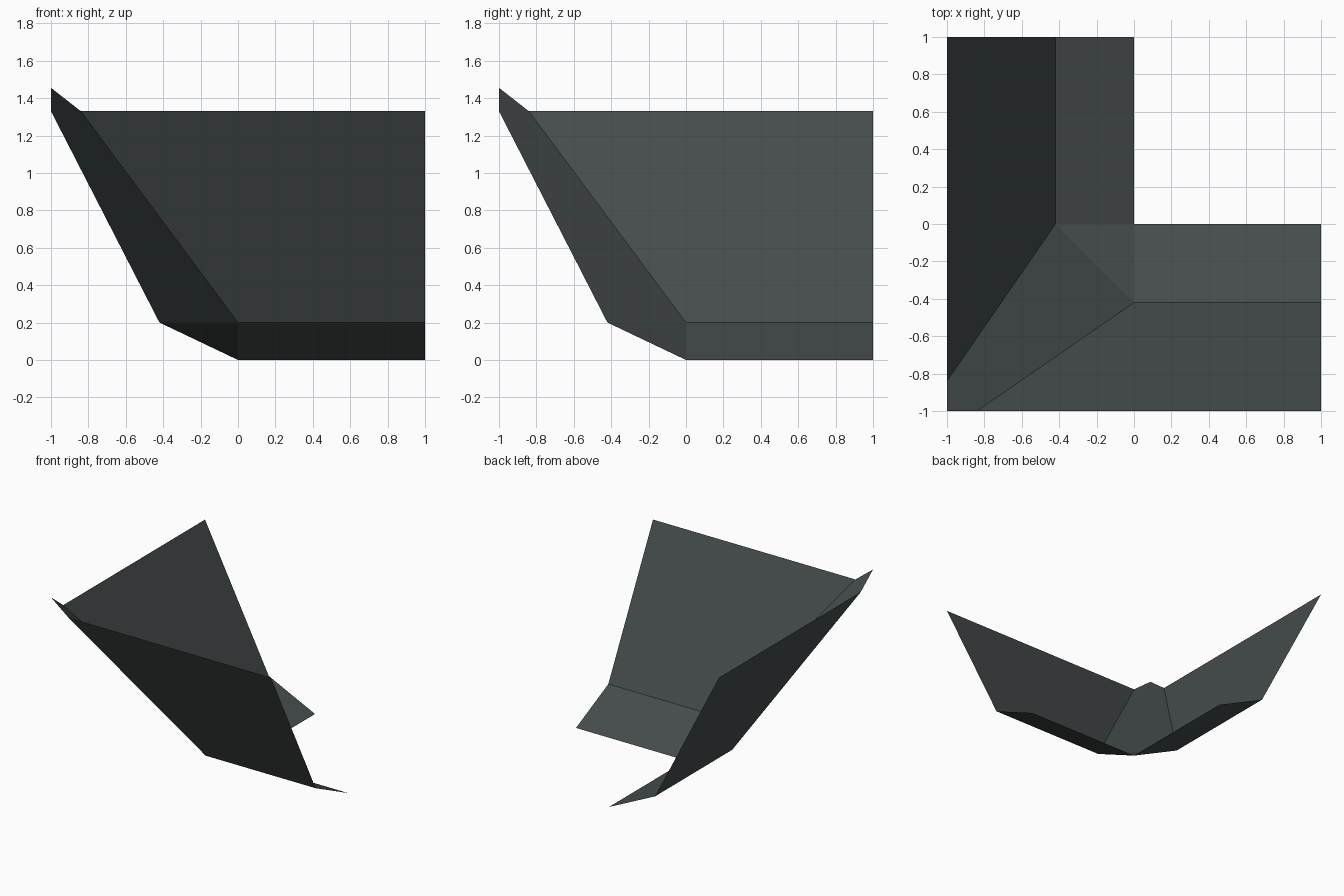
import bpy
import bmesh

cube = bpy.data.objects.get("Cube")
if cube:
    bpy.data.objects.remove(cube, do_unlink=True)

# Dark slate material shared by every slope
SLATE = (0.061, 0.073, 0.073, 1.0)
slate = bpy.data.materials.new("dark_slate")
slate.use_nodes = True
slate.diffuse_color = SLATE
slate.node_tree.nodes["Principled BSDF"].inputs["Base Color"].default_value = SLATE

# Slope profile: (distance outward, height), and where each level's wall begins
FOOT, KNEE, RIM = (0.0, 0.0), (0.42, 0.2), (1.0, 1.33)
STARTS = (0.0, 0.0, -0.84)
TIP = (-1.0, -1.0, 1.455)


def wall_row(level, start):
    """Start and end points of one level of the front wall."""
    out, height = level
    return [(start, -out, height), (1.0, -out, height)]


def swapped(points):
    """Mirror points across the diagonal of the corner."""
    return [(y, x, z) for x, y, z in points]


def make_part(name, polygons):
    """Open sheet of flat faces, all facing upward."""
    bm = bmesh.new()
    for points in polygons:
        face = bm.faces.new([bm.verts.new(p) for p in points])
        face.normal_update()
        if face.normal.z < 0:
            face.normal_flip()
    bmesh.ops.remove_doubles(bm, verts=bm.verts[:], dist=0.0001)
    mesh = bpy.data.meshes.new(name)
    bm.to_mesh(mesh)
    bm.free()
    mesh.materials.append(slate)
    obj = bpy.data.objects.new(name, mesh)
    bpy.context.collection.objects.link(obj)
    return obj


# Front wall: shallow foot strip and steep upper slope
rows = [wall_row(level, s) for level, s in zip((FOOT, KNEE, RIM), STARTS)]
front_wall = [low + high[::-1] for low, high in zip(rows, rows[1:])]
make_part("front_wall", front_wall)

# Side wall: the same slope mirrored across the corner diagonal
make_part("side_wall", [swapped(p) for p in front_wall])

# Corner: foot triangle and bevelled face rising to a raised tip
foot, knee, rim = (row[0] for row in rows)
knee_side, rim_side = swapped([knee, rim])
make_part("corner_bevel", [
    [foot, knee_side, knee],
    [knee, knee_side, rim_side, TIP, rim],
])
